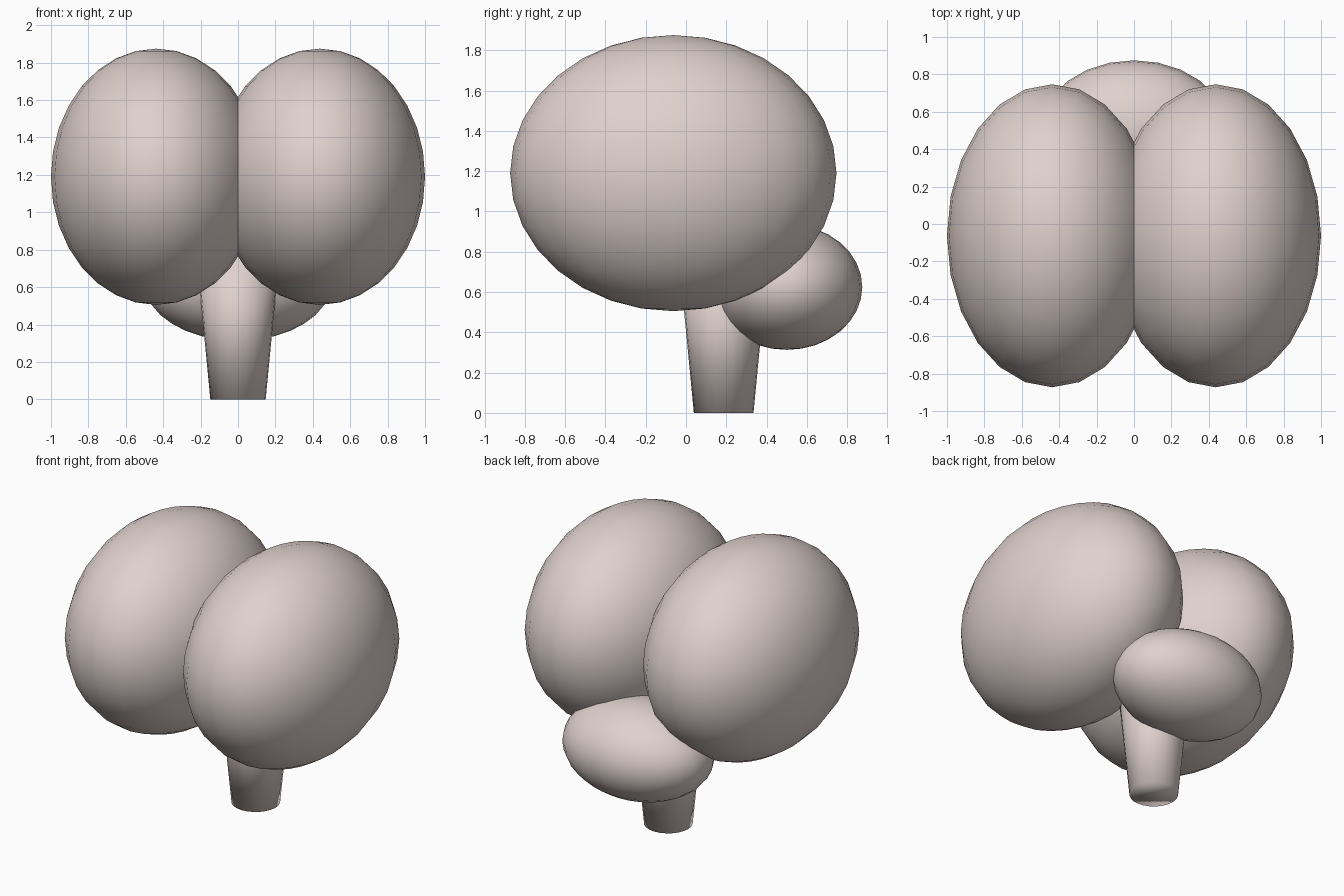
import bpy

if "Cube" in bpy.data.objects:
    bpy.data.objects.remove(bpy.data.objects["Cube"], do_unlink=True)

# One pale pinkish grey for everything
tissue = bpy.data.materials.new("pale_pink_grey")
tissue.use_nodes = True
colour = (0.74, 0.64, 0.61, 1.0)
tissue.diffuse_color = colour
tissue.node_tree.nodes["Principled BSDF"].inputs["Base Color"].default_value = colour


def finish(name):
    """Name, colour and smooth the newly added part."""
    part = bpy.context.object
    part.name = part.data.name = name
    part.data.materials.append(tissue)
    for face in part.data.polygons:
        face.use_smooth = True
    return part


def ellipsoid(name, centre, radii):
    bpy.ops.mesh.primitive_uv_sphere_add(segments=24, ring_count=16, radius=1, location=centre)
    bpy.context.object.scale = radii
    bpy.ops.object.transform_apply(location=False, rotation=False, scale=True)
    return finish(name)


# Two large lobes, meeting at the middle
for side, sign in (("left", 1), ("right", -1)):
    ellipsoid(side + "_hemisphere", (sign * 0.437, -0.063, 1.19), (0.563, 0.81, 0.685))

# Small wide lobe low at the back
ellipsoid("cerebellum", (0, 0.5, 0.625), (0.5, 0.375, 0.312))

# Stem, widening upwards into the lobes
stem_height = 0.8
bpy.ops.mesh.primitive_cone_add(vertices=24, radius1=0.148, radius2=0.225, depth=stem_height,
                                location=(0, 0.187, stem_height / 2))
finish("brain_stem")
